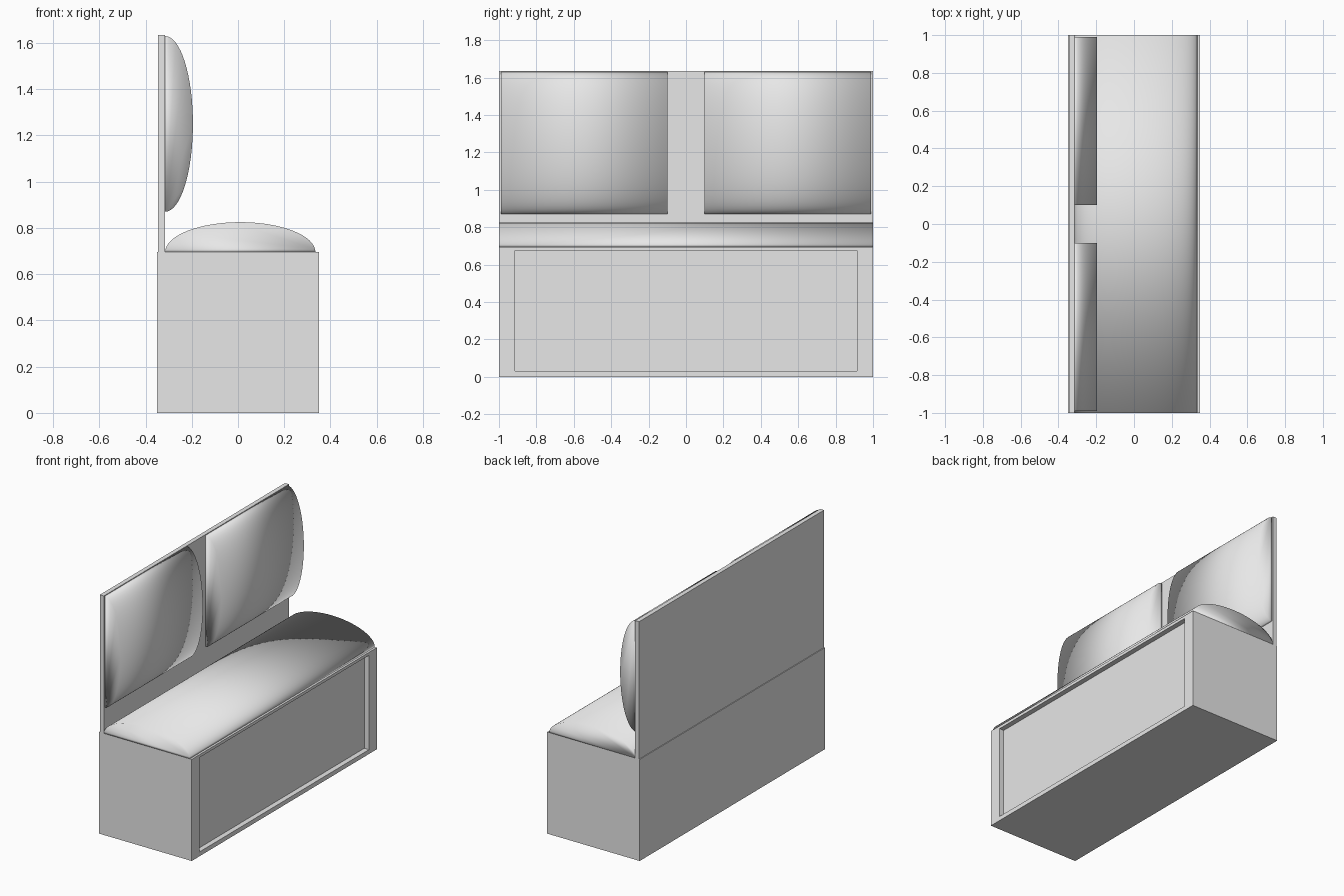
import bpy
import bmesh
from math import cos, sin, pi
from mathutils import Vector

cube = bpy.data.objects.get("Cube")
if cube:
    bpy.data.objects.remove(cube, do_unlink=True)

GREY = (0.8, 0.8, 0.8, 1)
grey = bpy.data.materials.new("light_grey")
grey.use_nodes = True
grey.diffuse_color = GREY
grey.node_tree.nodes["Principled BSDF"].inputs["Base Color"].default_value = GREY


def finish(name, bm, smooth=False):
    bmesh.ops.recalc_face_normals(bm, faces=bm.faces)
    for face in bm.faces:
        face.smooth = smooth
    mesh = bpy.data.meshes.new(name)
    bm.to_mesh(mesh)
    bm.free()
    mesh.materials.append(grey)
    obj = bpy.data.objects.new(name, mesh)
    bpy.context.collection.objects.link(obj)
    return obj


def box(low, high):
    low, high = Vector(low), Vector(high)
    bm = bmesh.new()
    bmesh.ops.create_cube(bm, size=1)
    bmesh.ops.scale(bm, vec=high - low, verts=bm.verts)
    bmesh.ops.translate(bm, vec=(low + high) / 2, verts=bm.verts)
    return bm


def cushion(name, origin, along, bulge, y_low, y_high, steps=32):
    """Half-ellipse section in the xz plane, extruded along y."""
    origin, along, bulge = Vector(origin), Vector(along), Vector(bulge)
    bm = bmesh.new()
    ring = []
    for i in range(steps + 1):
        a = pi * i / steps
        ring.append(bm.verts.new(origin + along * cos(a) + bulge * sin(a)
                                 + Vector((0, y_low, 0))))
    end = bm.faces.new(ring)
    result = bmesh.ops.extrude_face_region(bm, geom=[end], use_keep_orig=True)
    moved = [g for g in result["geom"] if isinstance(g, bmesh.types.BMVert)]
    bmesh.ops.translate(bm, vec=(0, y_high - y_low, 0), verts=moved)
    return finish(name, bm, smooth=True)


# Base with a recessed panel on its long seating side
bm = box((-0.35, -1, 0), (0.35, 1, 0.695))
bm.normal_update()
side = max(bm.faces, key=lambda f: f.normal.x)
bmesh.ops.inset_individual(bm, faces=[side], thickness=0.05)
for v in side.verts:
    v.co.y = 0.915 if v.co.y > 0 else -0.915
    v.co.z = 0.675 if v.co.z > 0.35 else 0.03
panel = bmesh.ops.extrude_discrete_faces(bm, faces=[side])["faces"][0]
bmesh.ops.translate(bm, vec=(-0.035, 0, 0), verts=panel.verts)
finish("bench_base", bm)

# Thin upright board
finish("back_board", box((-0.345, -1, 0.695), (-0.315, 1, 1.635)))

# Padding
cushion("seat_cushion", (0.01, 0, 0.695), (0.325, 0, 0), (0, 0, 0.13), -1, 1)
for label, low, high in (("front", -0.99, -0.10), ("rear", 0.10, 0.99)):
    cushion(label + "_back_cushion", (-0.315, 0, 1.25), (0, 0, 0.38),
            (0.12, 0, 0), low, high)
